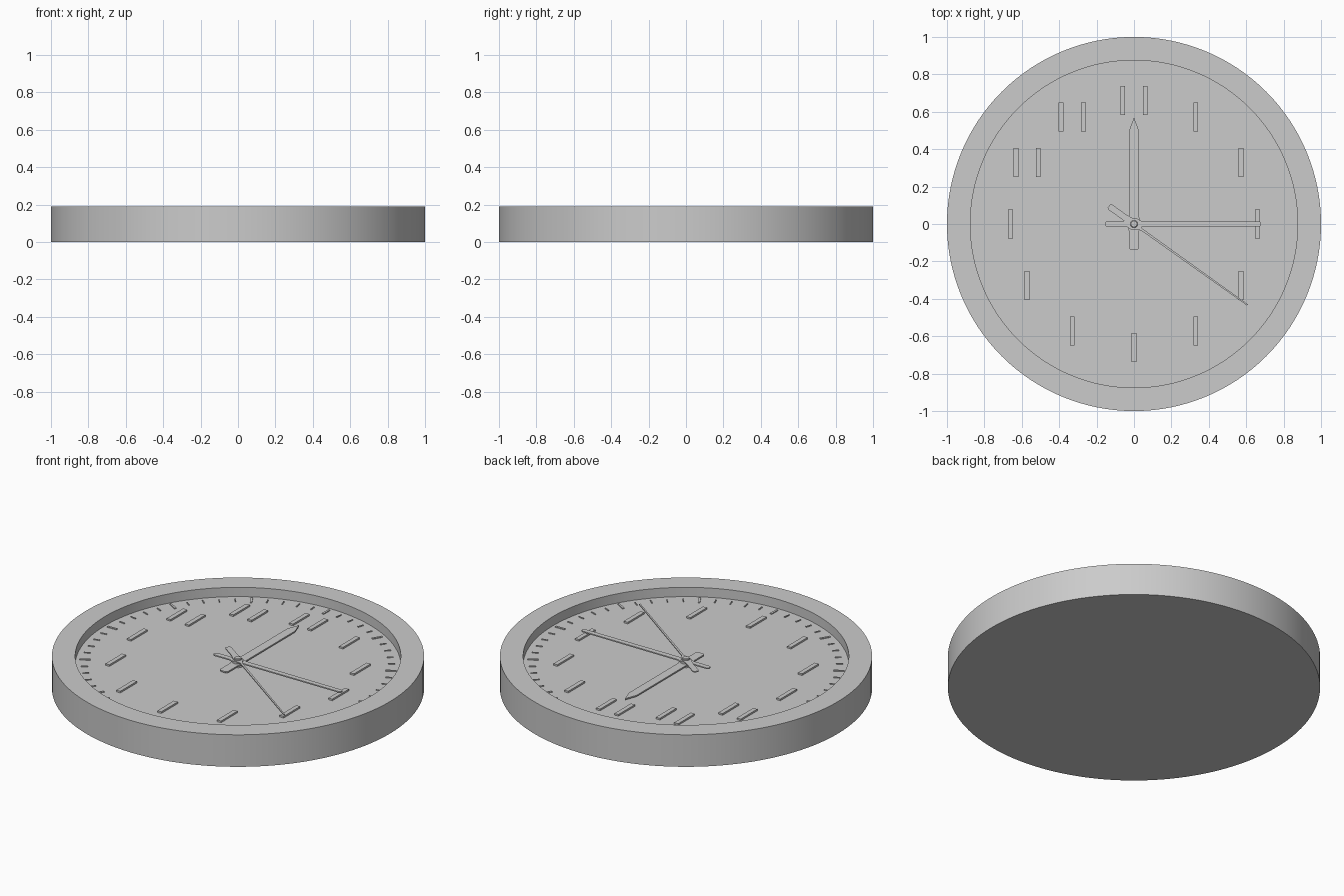
import bpy, bmesh, math

if "Cube" in bpy.data.objects:
    bpy.data.objects.remove(bpy.data.objects["Cube"])

DIAL_Z = 0.135
DIAL_R = 0.875


def finish(name, bm, smooth=False):
    bmesh.ops.recalc_face_normals(bm, faces=bm.faces)
    mesh = bpy.data.meshes.new(name)
    bm.to_mesh(mesh)
    bm.free()
    obj = bpy.data.objects.new(name, mesh)
    bpy.context.collection.objects.link(obj)
    if smooth:
        bpy.ops.object.select_all(action='DESELECT')
        obj.select_set(True)
        bpy.context.view_layer.objects.active = obj
        bpy.ops.object.shade_smooth_by_angle(angle=math.radians(30))
    return obj


def lathe(name, profile, segments=128):
    """Spin an (r, z) profile around the z axis."""
    bm = bmesh.new()
    verts = [bm.verts.new((r, 0, z)) for r, z in profile]
    edges = [bm.edges.new(pair) for pair in zip(verts, verts[1:])]
    bmesh.ops.spin(bm, geom=verts + edges, axis=(0, 0, 1), cent=(0, 0, 0),
                   angle=math.tau, steps=segments, use_duplicate=False)
    bmesh.ops.remove_doubles(bm, verts=bm.verts, dist=1e-5)
    return finish(name, bm, True)


def add_prism(bm, outline, z0, z1):
    """Extrude a flat outline from z0 up to z1."""
    face = bm.faces.new([bm.verts.new((x, y, z0)) for x, y in outline])
    top = bmesh.ops.extrude_face_region(bm, geom=[face])['geom']
    for v in top:
        if isinstance(v, bmesh.types.BMVert):
            v.co.z = z1


def add_bar(bm, cx, cy, width, length, angle, z0, z1):
    """Bar whose length runs along `angle` (clockwise from +y)."""
    s, c = math.sin(angle), math.cos(angle)
    corners = [(-1, -1), (1, -1), (1, 1), (-1, 1)]
    pts = [(u * width / 2, v * length / 2) for u, v in corners]
    add_prism(bm, [(cx + u * c + v * s, cy - u * s + v * c) for u, v in pts], z0, z1)


def hand(name, half_outline, angle, z0, z1):
    """Symmetric hand from its right-hand (half width, along) outline."""
    pts = half_outline + [(-x, y) for x, y in reversed(half_outline) if x > 0]
    bm = bmesh.new()
    s, c = math.sin(angle), math.cos(angle)
    add_prism(bm, [(x * c + y * s, -x * s + y * c) for x, y in pts], z0, z1)
    return finish(name, bm)


# Case: solid back, outer wall, flat rim and recessed dial
lathe("clock_case", [(0, 0), (1, 0), (1, 0.19), (DIAL_R, 0.19),
                     (DIAL_R, DIAL_Z), (0, DIAL_Z)])

# Minute track
bm = bmesh.new()
for i in range(60):
    a = math.tau * i / 60
    hour = i % 5 == 0
    r = 0.825
    add_bar(bm, r * math.sin(a), r * math.cos(a), 0.012 if hour else 0.006,
            0.06 if hour else 0.035, a, DIAL_Z - 0.003, DIAL_Z + 0.005)
finish("minute_marks", bm)

# Plain upright hour markers, doubled for the last three hours
bm = bmesh.new()
for h in range(1, 13):
    a = math.tau * h / 12
    for dx in ((-0.06, 0.06) if h >= 10 else (0,)):
        add_bar(bm, 0.66 * math.sin(a) + dx, 0.66 * math.cos(a), 0.026, 0.155, 0,
                DIAL_Z - 0.003, DIAL_Z + 0.01)
finish("hour_markers", bm)

# Hands, stacked on the spindle, each with a broad rounded tail
hand("hour_hand", [(0.016, -0.14), (0.026, -0.13), (0.026, -0.04), (0.034, -0.015),
                   (0.034, 0.015), (0.026, 0.04), (0.026, 0.50), (0, 0.57)],
     0, 0.148, 0.156)
hand("minute_hand", [(0.008, -0.155), (0.015, -0.145), (0.015, -0.04), (0.03, -0.015),
                     (0.03, 0.015), (0.016, 0.04), (0.014, 0.67), (0.006, 0.68)],
     math.pi / 2, 0.158, 0.165)
hand("second_hand", [(0.012, -0.165), (0.017, -0.155), (0.017, -0.06), (0.022, -0.02),
                     (0.022, 0.02), (0.006, 0.05), (0.004, 0.745)],
     math.radians(125.5), 0.167, 0.173)

# Spindle with small cap
lathe("spindle", [(0, DIAL_Z - 0.003), (0.03, DIAL_Z - 0.003), (0.03, 0.168),
                  (0.02, 0.168), (0.02, 0.178), (0.016, 0.182), (0, 0.182)], 32)
